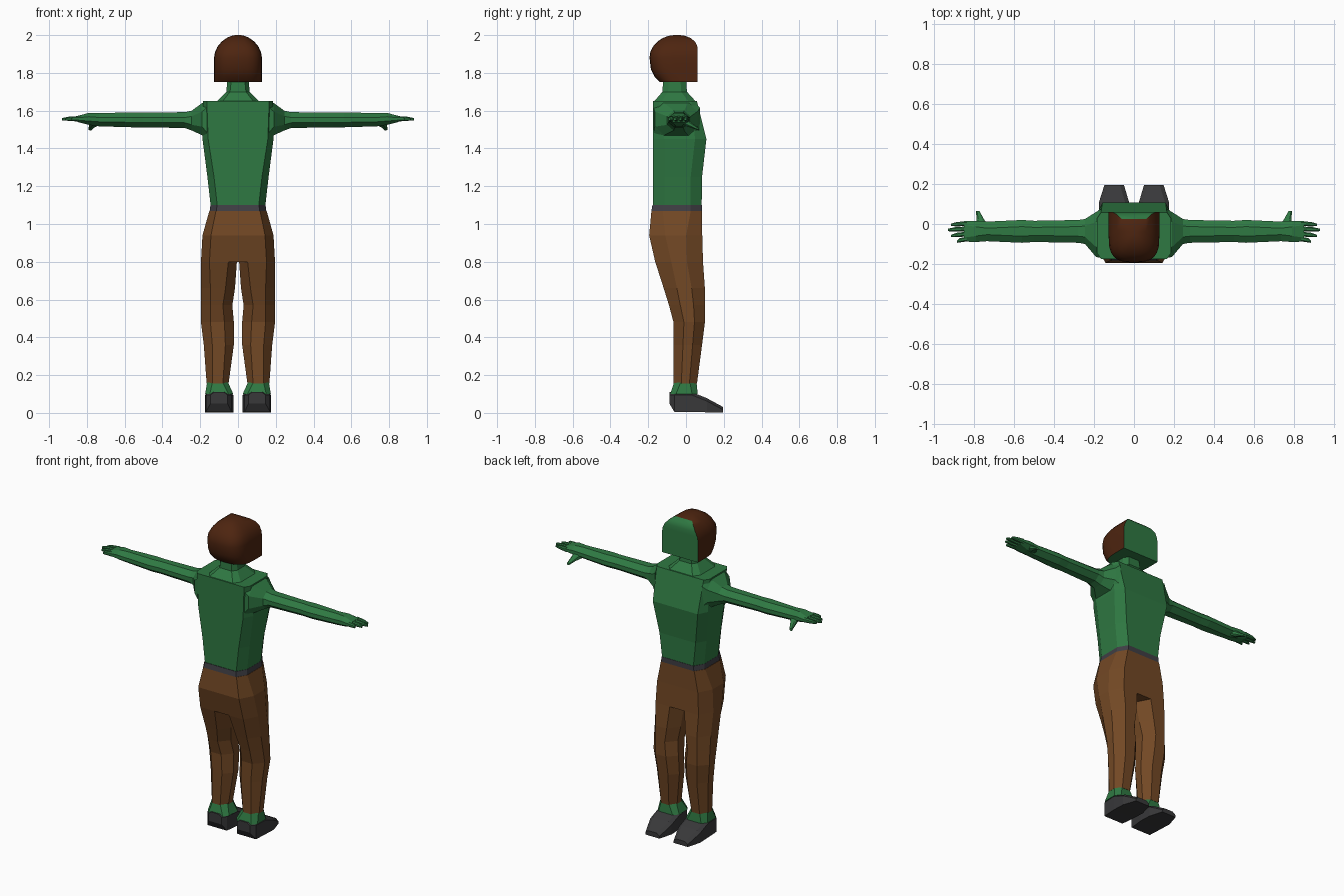
import bpy, bmesh, math


def material(name, rgb):
    m = bpy.data.materials.new(name)
    m.diffuse_color = (*rgb, 1)
    return m


GREEN = material("green", (0.028, 0.19, 0.055))
BROWN = material("trouser brown", (0.17, 0.065, 0.018))
HAIR = material("hair brown", (0.075, 0.018, 0.005))
SHOE = material("shoe grey", (0.04, 0.04, 0.042))
BELT = material("belt grey", (0.05, 0.048, 0.058))


def loft(name, rings, mats, rule=None):
    """Skin a list of equal-length rings, cap both ends, colour faces by rule."""
    bm = bmesh.new()
    loops = [[bm.verts.new(p) for p in r] for r in rings]
    n = len(loops[0])
    for a, b in zip(loops, loops[1:]):
        for i in range(n):
            j = (i + 1) % n
            bm.faces.new((a[i], a[j], b[j], b[i]))
    bm.faces.new(loops[0])
    bm.faces.new(loops[-1])
    bmesh.ops.recalc_face_normals(bm, faces=bm.faces)
    bm.normal_update()
    if rule:
        for f in bm.faces:
            f.material_index = rule(f)
    me = bpy.data.meshes.new(name)
    bm.to_mesh(me)
    bm.free()
    for m in mats:
        me.materials.append(m)
    ob = bpy.data.objects.new(name, me)
    bpy.context.collection.objects.link(ob)
    return ob


def octagon(a0, a1, b0, b1, ca, cb):
    """Chamfered rectangle; ca and cb are the corner cuts."""
    return [(a0 + ca, b0), (a1 - ca, b0), (a1, b0 + cb), (a1, b1 - cb),
            (a1 - ca, b1), (a0 + ca, b1), (a0, b1 - cb), (a0, b0 + cb)]


def flat(z, x0, x1, y0, y1, ca, cb, s=1):
    return [(s * x, y, z) for x, y in octagon(x0, x1, y0, y1, ca, cb)]


def side(x, y0, y1, z0, z1, cy, cz, s=1):
    return [(s * x, y, z) for y, z in octagon(y0, y1, z0, z1, cy, cz)]


# Head: flat face, rounded back, hair everywhere but the front and underside
def head_ring(z, hx, yb, yf):
    r = min(0.13, (yf - yb) * 0.6)
    pts = [(hx, yf, z)]
    for i in range(13):
        t = math.pi * i / 12
        c, s = math.cos(t), math.sin(t)
        x = hx * math.copysign(abs(c) ** 0.7, c)
        pts.append((x, yb + r - r * s ** 0.7 if s > 1e-6 else yb + r, z))
    pts.append((-hx, yf, z))
    return pts


head_rows = [(1.752, .127, -.14, .06), (1.78, .127, -.167, .06), (1.82, .127, -.186, .06),
             (1.88, .127, -.193, .06), (1.91, .122, -.189, .06), (1.94, .108, -.174, .06),
             (1.965, .087, -.152, .048), (1.985, .06, -.122, .024), (1.996, .035, -.092, -.005),
             (2.0, .015, -.065, -.03)]
head = loft("head", [head_ring(*r) for r in head_rows], [HAIR, GREEN],
            lambda f: int(f.normal.z < -0.7 or (f.normal.y > 0.45 and len(f.verts) == 4)))
bpy.context.view_layer.objects.active = head
head.select_set(True)
bpy.ops.object.shade_smooth_by_angle(angle=math.radians(40))
head.select_set(False)

# Neck
loft("neck", [flat(1.645, -.115, .115, -.172, .055, .03, .04),
              flat(1.70, -.062, .062, -.125, .005, .02, .03),
              flat(1.77, -.055, .055, -.12, 0, .02, .03)], [GREEN])

# Torso
loft("torso", [flat(1.10, -.145, .145, -.175, .083, .035, .06),
               flat(1.25, -.162, .162, -.175, .085, .035, .06),
               flat(1.45, -.188, .188, -.175, .108, .03, .06),
               flat(1.65, -.185, .185, -.175, .058, .02, .03)], [GREEN])

# Belt
loft("belt", [flat(1.068, -.15, .15, -.183, .085, .035, .06),
              flat(1.10, -.146, .146, -.178, .085, .035, .06)], [BELT])

# Trouser seat
loft("trouser_seat", [flat(.80, -.196, .196, -.163, .09, .045, .085),
                      flat(.94, -.188, .188, -.195, .086, .045, .085),
                      flat(1.068, -.152, .152, -.183, .085, .035, .06)], [BROWN])

# Finger: base x, tip x, base y, tip y, thickness
FINGERS = [(.915, .002, -.004), (.932, -.024, -.03), (.915, -.05, -.06), (.885, -.075, -.088)]

for s, tag in ((1, "right"), (-1, "left")):
    # Trouser leg
    loft(tag + "_leg", [flat(z, x0, x1, y0, y1, c, d, s) for z, x0, x1, y0, y1, c, d in (
        (.155, .05, .166, -.065, .058, .03, .04),
        (.36, .022, .181, -.066, .085, .045, .05),
        (.48, .022, .196, -.066, .10, .05, .055),
        (.57, .03, .196, -.09, .10, .05, .06),
        (.66, .016, .196, -.118, .10, .05, .07),
        (.80, .006, .196, -.163, .09, .045, .085))], [BROWN])
    # Ankle
    loft(tag + "_ankle", [flat(.10, .025, .174, -.083, .062, .025, .03, s),
                          flat(.16, .052, .164, -.064, .056, .028, .035, s)], [GREEN])
    # Shoe: sections running from heel to toe
    shoe = [(-.088, .055, .145, .05, .11), (-.062, .035, .17, .006, .11), (.03, .025, .175, .006, .11),
            (.11, .025, .175, .003, .078), (.195, .05, .148, .002, .032)]
    loft(tag + "_shoe", [[(s * x, y, z) for x, z in ((x0, z0), (x1, z0), (x1, z1 - .015),
                         (x1 - .02, z1), (x0 + .02, z1), (x0, z1 - .015))]
                         for y, x0, x1, z0, z1 in shoe], [SHOE])
    # Shoulder and arm
    loft(tag + "_arm", [side(*r, s) for r in (
        (.165, -.17, .075, 1.455, 1.645, .03, .03),
        (.19, -.165, .06, 1.47, 1.64, .05, .045),
        (.245, -.10, .025, 1.495, 1.60, .035, .03),
        (.28, -.094, .02, 1.508, 1.592, .033, .028),
        (.50, -.09, .016, 1.512, 1.59, .033, .026),
        (.56, -.094, .02, 1.512, 1.59, .033, .026),
        (.735, -.086, .012, 1.517, 1.588, .033, .024))], [GREEN])
    # Palm
    loft(tag + "_palm", [side(*r, s) for r in (
        (.735, -.086, .012, 1.517, 1.588, .033, .024),
        (.79, -.09, .016, 1.525, 1.588, .03, .02),
        (.85, -.088, .014, 1.54, 1.572, .02, .01))], [GREEN])
    # Fingers
    for i, (tip, yb, yt) in enumerate(FINGERS):
        loft(f"{tag}_finger_{i + 1}", [side(x, y - w, y + w, z - h, z + h, w * .5, h * .5, s)
             for x, y, w, z, h in ((.835, yb, .012, 1.557, .015),
                                   ((.84 + tip) / 2 + .01, (yb + yt) / 2, .011, 1.557, .011),
                                   (tip, yt, .006, 1.555, .006))], [GREEN])
    # Thumb
    loft(tag + "_thumb", [[(s * x, y, z) for x, z in octagon(cx - w, cx + w, cz - w * .8, cz + w * .8, w * .5, w * .4)]
         for y, cx, cz, w in ((-.01, .755, 1.545, .03), (.025, .77, 1.525, .018), (.065, .782, 1.503, .009))], [GREEN])
